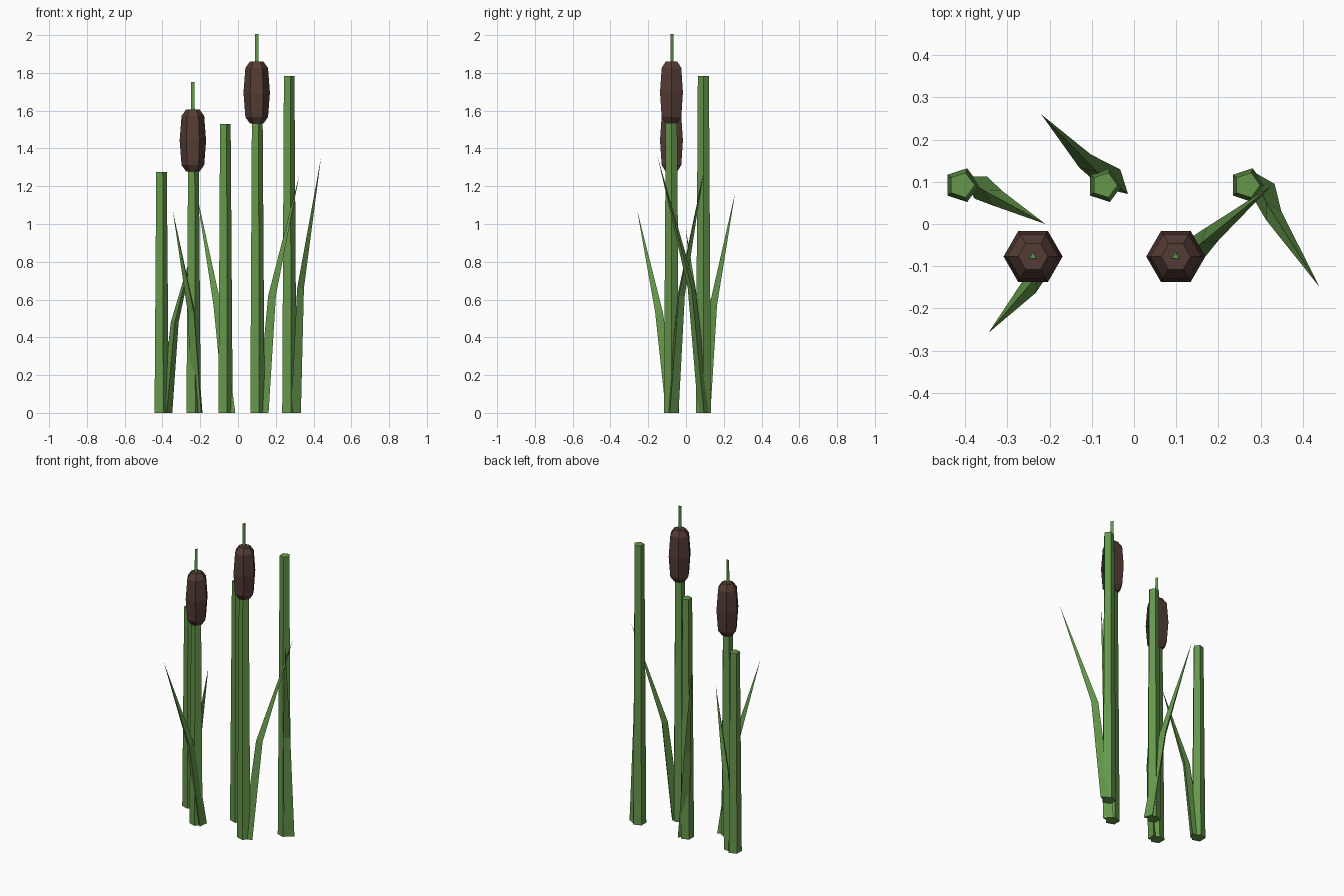
import bpy, bmesh
from math import sin, cos, pi, atan2
from mathutils import Vector

if "Cube" in bpy.data.objects:
    bpy.data.objects.remove(bpy.data.objects["Cube"])


def material(name, col):
    m = bpy.data.materials.new(name)
    m.diffuse_color = (*col, 1)
    m.use_nodes = True
    m.node_tree.nodes["Principled BSDF"].inputs["Base Color"].default_value = m.diffuse_color
    return m


GREEN = material("leaf_green", (0.13, 0.31, 0.07))
BROWN = material("seed_brown", (0.09, 0.045, 0.035))


def loft(name, rings, sides, phase, mat):
    """Skin n-sided horizontal rings (centre, radius); radius 0 makes a point."""
    bm = bmesh.new()
    loops = []
    for c, r in rings:
        if r == 0:
            loops.append([bm.verts.new(c)] * sides)
        else:
            angles = [phase + 2 * pi * k / sides for k in range(sides)]
            loops.append([bm.verts.new(Vector(c) + Vector((r * cos(a), r * sin(a), 0)))
                          for a in angles])
    for a, b in zip(loops, loops[1:]):
        for k in range(sides):
            n = (k + 1) % sides
            quad = [a[k], a[n], b[n], b[k]]
            bm.faces.new(list(dict.fromkeys(quad)))
    bm.faces.new(loops[0][::-1])
    if rings[-1][1] > 0:
        bm.faces.new(loops[-1])
    bmesh.ops.recalc_face_normals(bm, faces=bm.faces)
    me = bpy.data.meshes.new(name)
    bm.to_mesh(me)
    bm.free()
    me.materials.append(mat)
    ob = bpy.data.objects.new(name, me)
    bpy.context.collection.objects.link(ob)
    return ob


# Bend point and tip of each leaf blade
BLADES = [
    ((-0.335, 0.068, 0.48), (-0.21, 0.0, 0.97)),
    ((-0.242, -0.141, 0.53), (-0.345, -0.258, 1.07)),
    ((-0.107, 0.141, 0.57), (-0.22, 0.26, 1.165)),
    ((0.178, -0.03, 0.62), (0.325, 0.09, 1.26)),
    ((0.325, 0.03, 0.66), (0.44, -0.15, 1.355)),
]
# Seed head profile: height above its bottom, radius
HEAD = [(0, 0.035), (0.035, 0.06), (0.165, 0.07), (0.295, 0.06), (0.33, 0.035)]

for i, (mid, tip) in enumerate(BLADES):
    x = -0.408 + 0.169 * i
    y = -0.077 if i % 2 else 0.092
    top = 1.275 + 0.127 * i

    # Tapered five-sided stalk
    loft(f"stalk_{i + 1}", [((x, y, 0), 0.042), ((x, y, top), 0.031)], 5, 0, GREEN)

    # Bent three-sided leaf with its ridge facing the stalk
    base = (x + 0.03, y + 0.003, 0)
    lean = atan2(tip[1] - base[1], tip[0] - base[0])
    loft(f"leaf_{i + 1}", [(base, 0.035), (mid, 0.024), (tip, 0)], 3, lean + pi, GREEN)

    # Seed head and spike on every second stalk
    if i % 2:
        z0 = top - 0.125
        loft(f"seed_head_{i + 1}", [((x, y, z0 + h), r) for h, r in HEAD], 6, 0, BROWN)
        loft(f"spike_{i + 1}", [((x, y, z0 + 0.3), 0.012), ((x, y, z0 + 0.474), 0.01)],
             3, pi / 2, GREEN)
